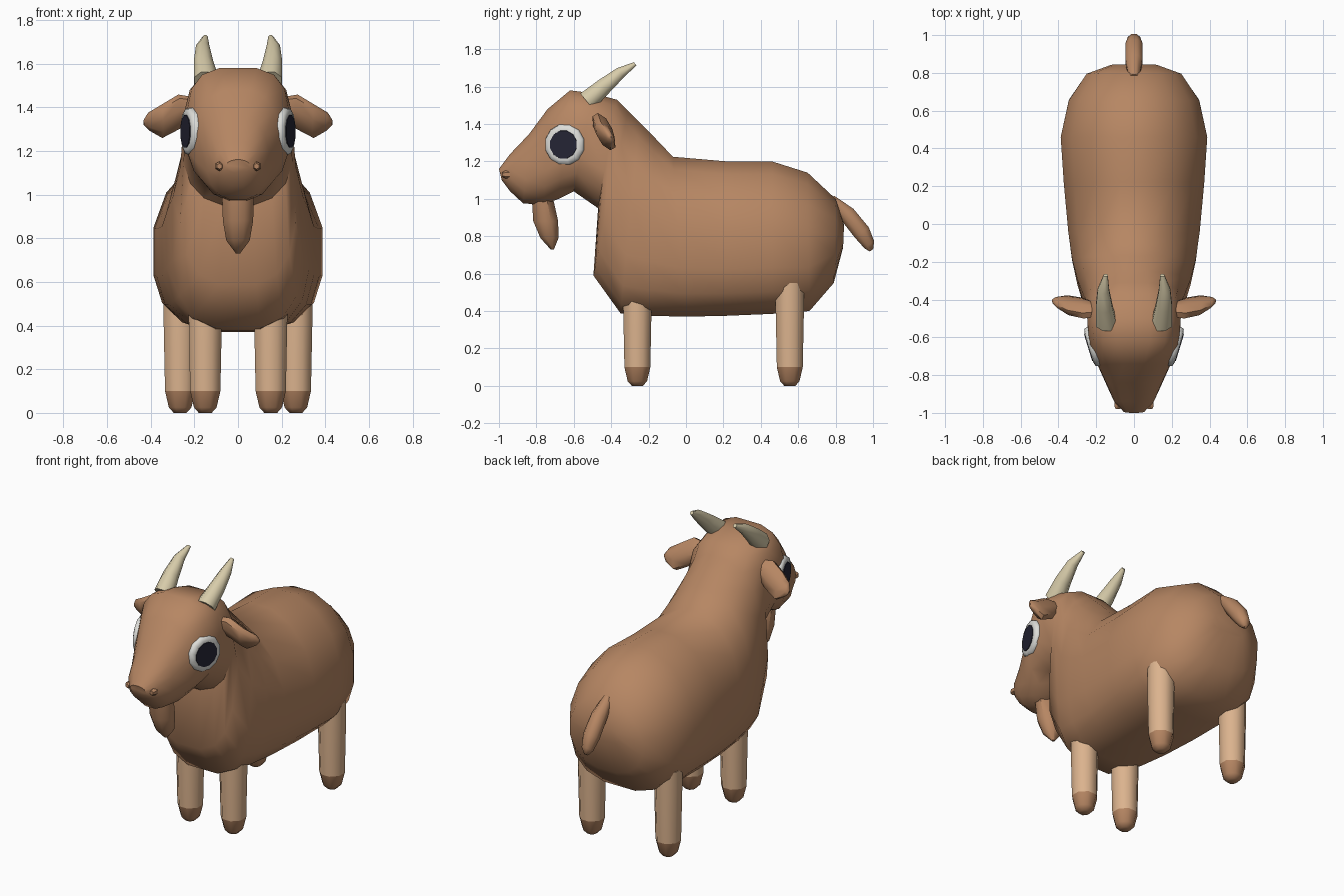
import bpy, bmesh, math
from mathutils import Vector

if "Cube" in bpy.data.objects:
    bpy.data.objects.remove(bpy.data.objects["Cube"])


def material(name, rgb):
    m = bpy.data.materials.new(name)
    m.diffuse_color = (*rgb, 1)
    m.use_nodes = True
    m.node_tree.nodes["Principled BSDF"].inputs["Base Color"].default_value = m.diffuse_color
    return m


BROWN = material("brown coat", (0.47, 0.24, 0.125))
TAN = material("tan legs", (0.71, 0.45, 0.27))
HORN = material("horn beige", (0.68, 0.60, 0.40))
WHITE = material("eye white", (0.72, 0.72, 0.69))
DARK = material("pupil navy", (0.018, 0.018, 0.035))


def loft(name, rings, mats, rule=None, angle=50):
    """Skin a list of rings into a closed, smooth-shaded object."""
    bm = bmesh.new()
    loops = [[bm.verts.new(p) for p in ring] for ring in rings]
    n = len(loops[0])
    for k, (a, b) in enumerate(zip(loops, loops[1:])):
        for i in range(n):
            f = bm.faces.new((a[i], a[(i + 1) % n], b[(i + 1) % n], b[i]))
            f.material_index = rule(k) if rule else 0
    for loop, k in ((loops[0], 0), (loops[-1], len(loops) - 2)):
        f = bm.faces.new(loop)
        f.material_index = rule(k) if rule else 0
    bmesh.ops.recalc_face_normals(bm, faces=bm.faces)
    me = bpy.data.meshes.new(name)
    bm.to_mesh(me)
    bm.free()
    for m in mats:
        me.materials.append(m)
    ob = bpy.data.objects.new(name, me)
    bpy.context.collection.objects.link(ob)
    bpy.ops.object.select_all(action='DESELECT')
    ob.select_set(True)
    bpy.context.view_layer.objects.active = ob
    bpy.ops.object.shade_smooth_by_angle(angle=math.radians(angle))
    return ob


def ellipse(c, u, v, n=8):
    """Ring around c spanned by the half-axes u and v."""
    c, u, v = Vector(c), Vector(u), Vector(v)
    return [c + u * math.cos(t) + v * math.sin(t)
            for t in (2 * math.pi * (i + 0.5) / n for i in range(n))]


def spow(x, e):
    return math.copysign(abs(x) ** e, x)


def body_ring(ty, tz, by, bz, w, nt, nb, n=16):
    """Upright section from its top and bottom points, half-width and roundness."""
    top, bot = Vector((0, ty, tz)), Vector((0, by, bz))
    mid = bot.lerp(top, 0.46)
    out = []
    for i in range(n):
        t = 2 * math.pi * (i + 0.5) / n
        c, s = math.cos(t), math.sin(t)
        e = 2 / (nt if s > 0 else nb)
        lift = abs(s / math.sin(math.pi / 2 - math.pi / n)) ** e
        p = mid.lerp(top if s > 0 else bot, min(lift, 1))
        p.x = w * spow(c / math.cos(math.pi / n), e)
        out.append(p)
    return out


def mirrored(build):
    for side, s in (("right", 1), ("left", -1)):
        build(side, s)


# Torso, neck and head as one skin, from rump to muzzle
body = [
    (.845, .86, .84, .74, .12, 2, 2),
    (.80, 1.0, .79, .55, .25, 2, 2.3),
    (.65, 1.14, .66, .40, .345, 2, 2.8),
    (.46, 1.20, .46, .385, .388, 2, 3),
    (.22, 1.20, .22, .375, .372, 2, 3),
    (-.07, 1.225, 0, .37, .348, 2, 3),
    (-.17, 1.33, -.20, .375, .328, 2, 3),
    (-.25, 1.41, -.35, .388, .30, 2.2, 3),
    (-.31, 1.47, -.495, .59, .265, 2.5, 2.8),
    (-.37, 1.53, -.47, .95, .25, 2.8, 2.4),
    (-.50, 1.565, -.60, 1.04, .245, 3.2, 2.2),
    (-.62, 1.58, -.68, 1.00, .235, 3.2, 2.2),
    (-.74, 1.48, -.76, .97, .19, 2.6, 2.2),
    (-.84, 1.345, -.87, .975, .142, 2.4, 2.2),
    (-.94, 1.24, -.94, 1.04, .105, 2.4, 2.2),
    (-1.0, 1.16, -.985, 1.10, .055, 2.2, 2.2),
]
loft("body", [body_ring(*r) for r in body], [BROWN])


# Legs with hooves
def leg(name, x, y, top):
    prof = [(top, .082), (.42, .082), (.10, .075), (.10, .075), (.025, .056), (0, .032)]
    loft(name, [ellipse((x, y, z), (r, 0, 0), (0, r, 0)) for z, r in prof],
         [TAN, BROWN], lambda k: int(k >= 2))


mirrored(lambda n, s: leg("front_leg_" + n, s * .15, -.26, .5))
mirrored(lambda n, s: leg("rear_leg_" + n, s * .265, .555, .55))


# Horns sweeping back
def horn(name, s):
    path = [(.145, -.53, 1.52, .06), (.158, -.44, 1.60, .048),
            (.162, -.35, 1.675, .033), (.15, -.272, 1.722, .012)]
    ax = Vector((0, -.64, .77))
    loft("horn_" + name, [ellipse((s * x, y, z), (r, 0, 0), ax * r)
                          for x, y, z, r in path], [HORN])


mirrored(horn)


# Drooping ears
def ear(name, s):
    path = [(.20, -.455, 1.40, .05, .04), (.27, -.445, 1.38, .088, .045),
            (.35, -.43, 1.335, .085, .042), (.41, -.415, 1.335, .045, .025),
            (.432, -.41, 1.33, .012, .01)]
    loft("ear_" + name, [ellipse((s * x, y, z), (0, .5 * h, -.86 * h),
                                 (s * .2 * t, .84 * t, .5 * t))
                         for x, y, z, h, t in path], [BROWN])


mirrored(ear)


# Eyes: a rounded white rim around a dark pupil
def eye(name, s):
    a = math.radians(17)
    nrm = Vector((s * math.cos(a), -math.sin(a), 0))
    side = Vector((s * math.sin(a), math.cos(a), 0))
    centre = Vector((s * .222, -.65, 1.29))

    def disc(d, r):
        return ellipse(centre + nrm * d, side * r, (0, 0, r), 12)
    loft("eye_" + name, [disc(-.05, .10), disc(-.005, .112), disc(.012, .106),
                         disc(.018, .085)], [WHITE], angle=60)
    loft("pupil_" + name, [disc(.014, .078), disc(.0215, .076)], [DARK])


mirrored(eye)


# Nostril bumps
def nostril(name, s):
    loft("nostril_" + name, [ellipse((s * .085, y, 1.13), (r, 0, 0), (0, 0, r), 6)
                             for y, r in ((-.93, .02), (-.965, .022), (-.98, .013))],
         [BROWN])


mirrored(nostril)

# Beard under the chin
beard = [(-.77, 1.02, .08, .06), (-.75, .88, .075, .072),
         (-.73, .79, .058, .052), (-.715, .73, .01, .01)]
loft("beard", [ellipse((0, y, z), (rx, 0, 0), (0, ry, 0)) for y, z, rx, ry in beard], [BROWN])

# Tail hanging back from the rump
tail = [(.77, 1.0, .03), (.86, .92, .048), (.94, .82, .05), (.98, .755, .035), (.992, .725, .012)]
loft("tail", [ellipse((0, y, z), (r, 0, 0), (0, .8 * r, .6 * r)) for y, z, r in tail], [BROWN])
